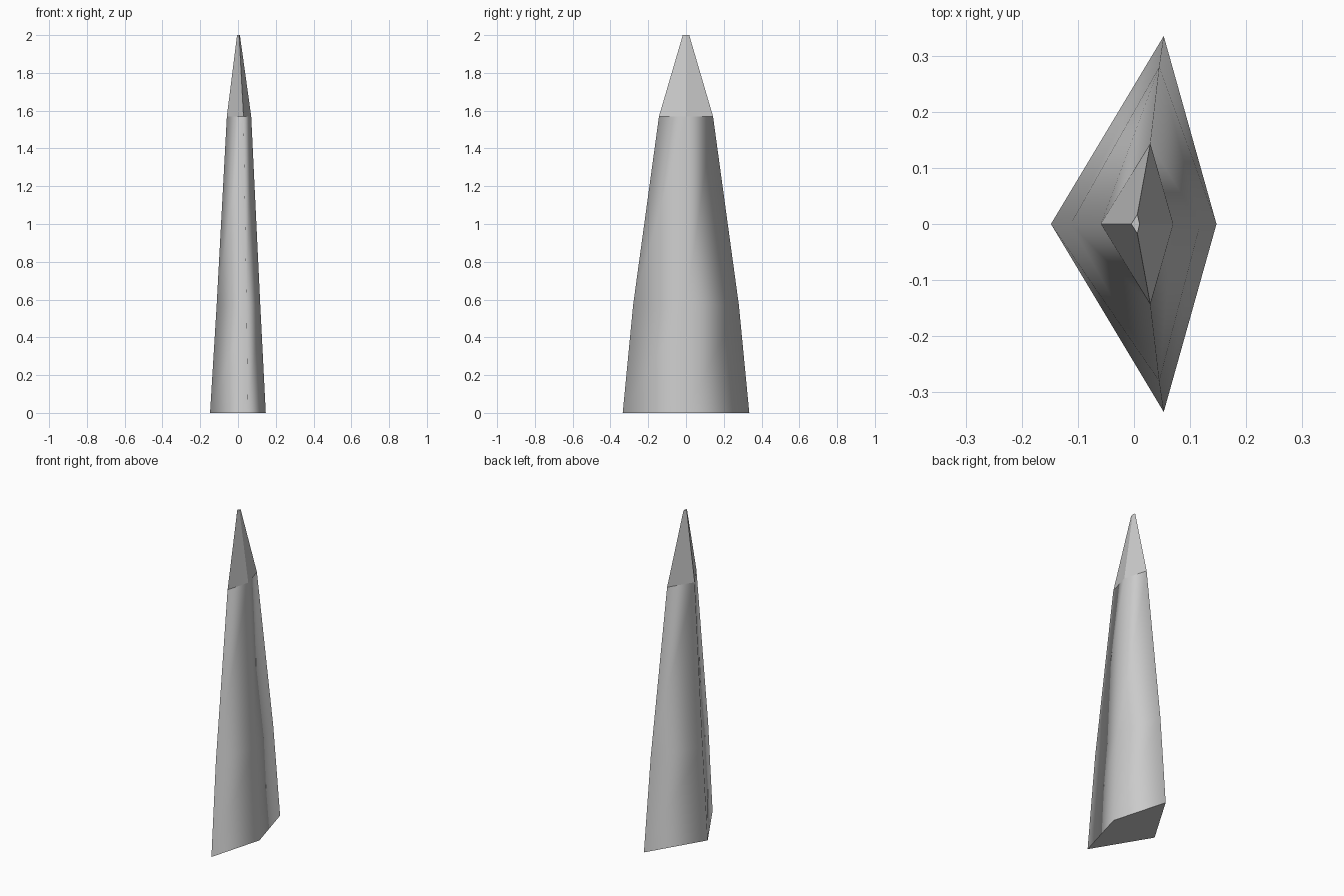
import bpy, bmesh

if "Cube" in bpy.data.objects:
    bpy.data.objects.remove(bpy.data.objects["Cube"])

# Kite-shaped cross-sections: z, left x, ridge x, right x, half depth
SECTIONS = [
    (0.00, -0.148, 0.053, 0.147, 0.335),
    (0.57, -0.113, 0.045, 0.118, 0.280),
    (1.57, -0.059, 0.029, 0.070, 0.143),
    (2.00, -0.005, 0.006, 0.010, 0.017),
]

bm = bmesh.new()
rings = [[bm.verts.new(p) for p in ((l, 0, z), (m, -d, z), (r, 0, z), (m, d, z))]
         for z, l, m, r, d in SECTIONS]

# Smooth-shaded shaft below, flat bevelled tip above
for i, (low, high) in enumerate(zip(rings, rings[1:])):
    for j in range(4):
        k = (j + 1) % 4
        face = bm.faces.new((low[j], low[k], high[k], high[j]))
        face.smooth = i < 2

# End caps
bm.faces.new(rings[0][::-1])
bm.faces.new(rings[-1])
bm.normal_update()

# Keep the base and shoulder rims crisp
for ring in (rings[0], rings[2]):
    for j in range(4):
        bm.edges.get((ring[j], ring[(j + 1) % 4])).smooth = False

mesh = bpy.data.meshes.new("spike")
bm.to_mesh(mesh)
bm.free()
spike = bpy.data.objects.new("spike", mesh)
bpy.context.collection.objects.link(spike)
